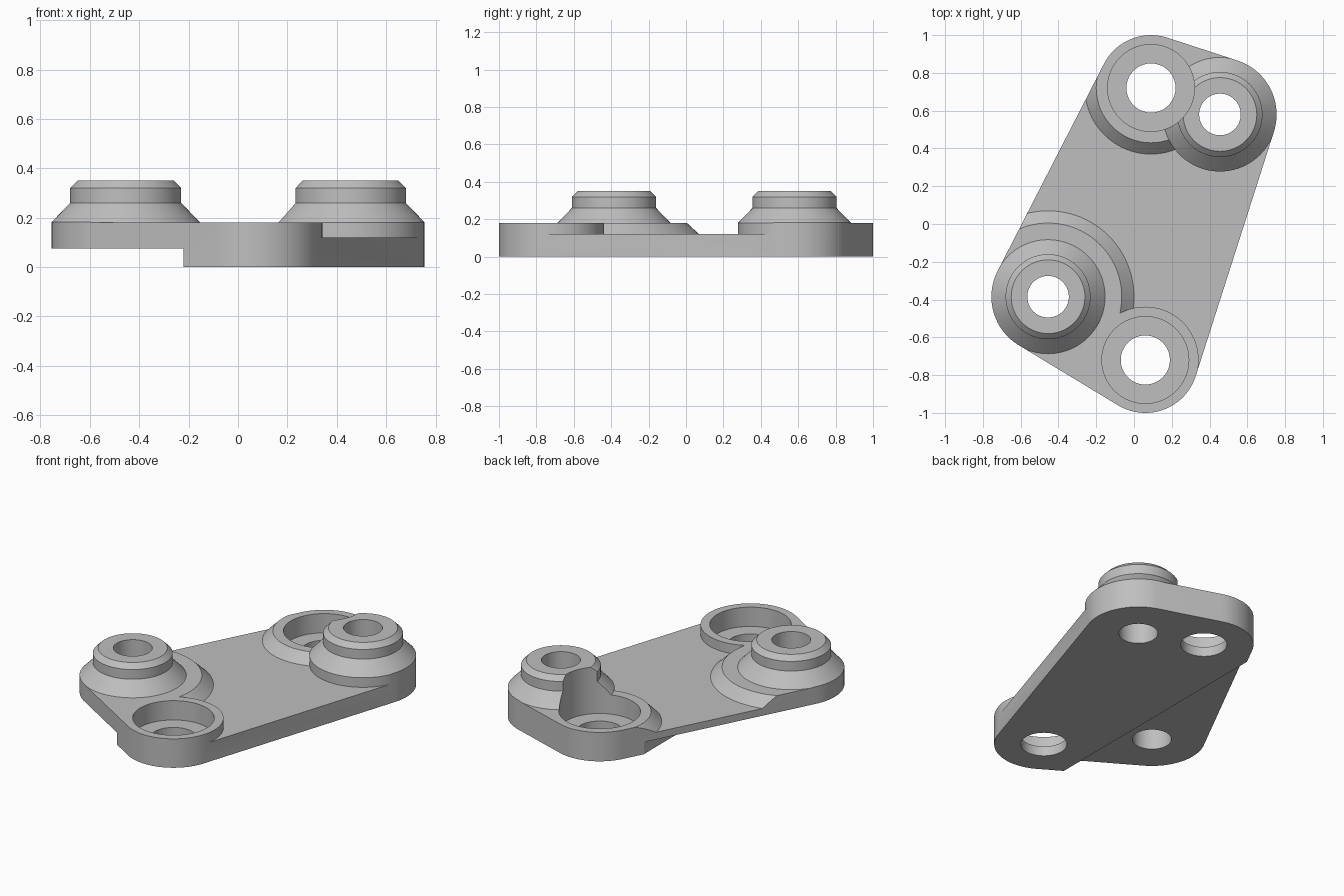
import bpy, bmesh, math
from mathutils import Vector
from mathutils.geometry import convex_hull_2d

if "Cube" in bpy.data.objects:
    bpy.data.objects.remove(bpy.data.objects["Cube"], do_unlink=True)

SEG = 96
BACK_SOCKET, BACK_BOSS = Vector((0.09, 0.72)), Vector((0.455, 0.58))
FRONT_BOSS, FRONT_SOCKET = Vector((-0.455, -0.385)), Vector((0.06, -0.72))
BOSSES, SOCKETS = (BACK_BOSS, FRONT_BOSS), (BACK_SOCKET, FRONT_SOCKET)
BOSS_R, SOCKET_R = 0.30, 0.28
PLATE_TOP, PAD_TOP, INNER = 0.12, 0.18, 0.03

grey = bpy.data.materials.new("plain_grey")
grey.use_nodes = True
grey.diffuse_color = (0.52, 0.52, 0.52, 1)
grey.node_tree.nodes["Principled BSDF"].inputs["Base Color"].default_value = grey.diffuse_color


def circle(c, r):
    return [Vector((c.x + r * math.cos(t), c.y + r * math.sin(t)))
            for t in (2 * math.pi * i / SEG for i in range(SEG))]


def stack(name, rings):
    """Closed solid through a stack of (outline, z) rings of equal length."""
    bm = bmesh.new()
    loops = [[bm.verts.new((p.x, p.y, z)) for p in pts] for pts, z in rings]
    n = len(loops[0])
    for a, b in zip(loops, loops[1:]):
        for i in range(n):
            j = (i + 1) % n
            bm.faces.new((a[i], a[j], b[j], b[i]))
    bm.faces.new(loops[0])
    bm.faces.new(loops[-1])
    bmesh.ops.recalc_face_normals(bm, faces=bm.faces)
    mesh = bpy.data.meshes.new(name)
    bm.to_mesh(mesh)
    bm.free()
    mesh.materials.append(grey)
    ob = bpy.data.objects.new(name, mesh)
    bpy.context.collection.objects.link(ob)
    return ob


def lathe(name, c, profile):
    return stack(name, [(circle(c, r), z) for r, z in profile])


def prism(name, pts, z0, z1):
    return stack(name, [(pts, z0), (pts, z1)])


def box(name, x0, x1, y0, y1, z0, z1):
    return prism(name, [Vector(p) for p in ((x0, y0), (x1, y0), (x1, y1), (x0, y1))], z0, z1)


def combine(target, tool, operation):
    tool.hide_render = True
    bpy.context.view_layer.objects.active = target
    mod = target.modifiers.new("cut", "BOOLEAN")
    mod.operation, mod.solver, mod.object = operation, "EXACT", tool
    bpy.ops.object.modifier_apply(modifier=mod.name)
    bpy.data.objects.remove(tool, do_unlink=True)


# Base slab, trimmed to its rounded outline later
body = box("mounting_bracket", -1.2, 1.2, -1.3, 1.3, 0, PLATE_TOP)

# Raised pads: two with sloped skirts, one straight
combine(body, lathe("back_pad", BACK_SOCKET,
                    [(0.35, INNER), (0.35, PLATE_TOP), (0.29, PAD_TOP)]), "UNION")
combine(body, lathe("front_boss_pad", FRONT_BOSS,
                    [(0.455, INNER), (0.455, PLATE_TOP), (0.39, PAD_TOP)]), "UNION")
combine(body, lathe("front_socket_pad", FRONT_SOCKET,
                    [(0.282, INNER), (0.282, PAD_TOP)]), "UNION")

# Raised webs joining each boss to its neighbouring socket along the rim
for a, b in ((FRONT_BOSS, FRONT_SOCKET), (BACK_BOSS, BACK_SOCKET)):
    d = (b - a).normalized()
    out = Vector((d.y, -d.x)) * 0.4
    combine(body, prism("rim_web", [a, b, b + out, a + out], INNER, PAD_TOP), "UNION")

# Conical bosses with chamfered collars
for c in BOSSES:
    combine(body, lathe("boss", c, [(0.302, INNER), (0.302, PAD_TOP), (0.225, 0.26),
                                    (0.225, 0.32), (0.195, 0.35)]), "UNION")

# Rounded outline wrapped around the four corners
pts = [p for c in BOSSES for p in circle(c, BOSS_R)]
pts += [p for c in SOCKETS for p in circle(c, SOCKET_R)]
outline = [pts[i] for i in convex_hull_2d(pts)]
combine(body, prism("outline", outline, -0.5, 1), "INTERSECT")

# Counterbored sockets and through holes
for c in SOCKETS:
    combine(body, lathe("counterbore", c, [(0.23, 0.06), (0.23, 1)]), "DIFFERENCE")
    combine(body, lathe("socket_hole", c, [(0.13, -0.5), (0.13, 1)]), "DIFFERENCE")
for c in BOSSES:
    combine(body, lathe("boss_hole", c, [(0.11, -0.5), (0.11, 1)]), "DIFFERENCE")

# Step cut under the thin side
combine(body, box("underside_step", -1.5, -0.22, -1.5, 1.5, -0.5, 0.075), "DIFFERENCE")

bpy.ops.object.select_all(action="DESELECT")
body.select_set(True)
bpy.context.view_layer.objects.active = body
bpy.ops.object.shade_smooth_by_angle(angle=math.radians(20))
